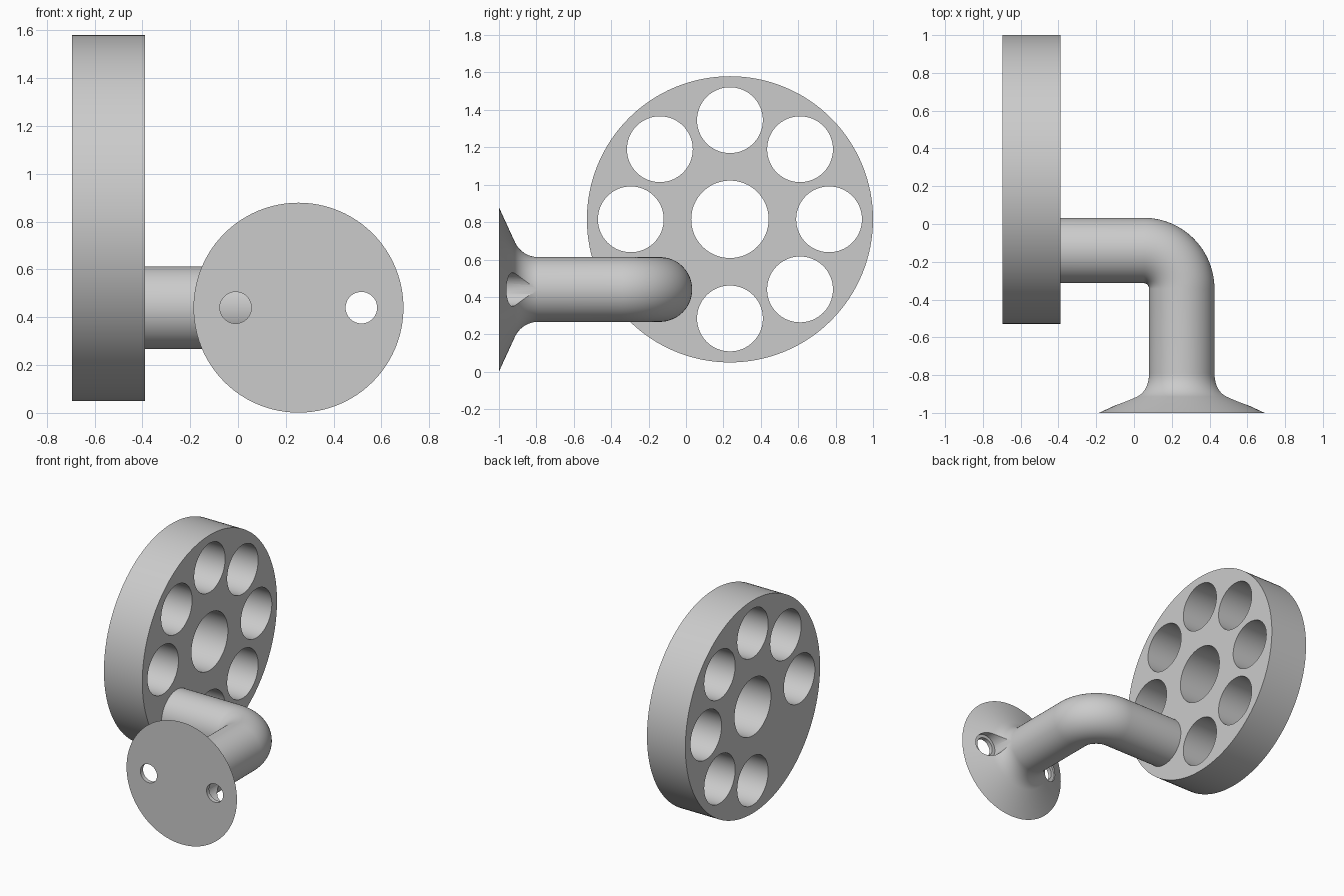
import bpy
import bmesh
from math import sin, cos, pi, radians
from mathutils import Vector, Matrix

if "Cube" in bpy.data.objects:
    bpy.data.objects.remove(bpy.data.objects["Cube"])

# Single plain grey material
GREY = (0.6, 0.6, 0.6, 1)
grey = bpy.data.materials.new("plain grey")
grey.use_nodes = True
grey.diffuse_color = GREY
grey.node_tree.nodes["Principled BSDF"].inputs["Base Color"].default_value = GREY


def new_object(name, bm):
    bmesh.ops.recalc_face_normals(bm, faces=bm.faces)
    mesh = bpy.data.meshes.new(name)
    bm.to_mesh(mesh)
    bm.free()
    mesh.materials.append(grey)
    obj = bpy.data.objects.new(name, mesh)
    bpy.context.collection.objects.link(obj)
    return obj


def add_cylinder(bm, start, end, radius, segments):
    axis = Vector(end) - Vector(start)
    turn = axis.to_track_quat("Z", "Y").to_matrix().to_4x4()
    place = Matrix.Translation((Vector(start) + Vector(end)) / 2) @ turn
    bmesh.ops.create_cone(bm, cap_ends=True, segments=segments, radius1=radius,
                          radius2=radius, depth=axis.length, matrix=place)


def cut(obj, bm):
    # Subtract the cutter, then discard it
    cutter = new_object("cutter", bm)
    cutter.hide_render = True
    mod = obj.modifiers.new("holes", "BOOLEAN")
    mod.operation = "DIFFERENCE"
    mod.solver = "EXACT"
    mod.object = cutter
    activate(obj)
    bpy.ops.object.modifier_apply(modifier=mod.name)
    bpy.data.objects.remove(cutter)


def activate(obj):
    bpy.ops.object.select_all(action="DESELECT")
    obj.select_set(True)
    bpy.context.view_layer.objects.active = obj


# Round plate with a centre hole and seven ring holes; the arm fills the eighth spot
X0, X1, CY, CZ = -0.695, -0.39, 0.235, 0.815
bm = bmesh.new()
add_cylinder(bm, (X0, CY, CZ), (X1, CY, CZ), 0.765, 128)
plate = new_object("holed_plate", bm)
bm = bmesh.new()
add_cylinder(bm, (X0 - 0.1, CY, CZ), (X1 + 0.1, CY, CZ), 0.207, 64)
for i in range(8):
    if i == 5:
        continue
    y, z = CY + 0.53 * cos(i * pi / 4), CZ + 0.53 * sin(i * pi / 4)
    add_cylinder(bm, (X0 - 0.1, y, z), (X1 + 0.1, y, z), 0.176, 64)
cut(plate, bm)

# Bent arm flaring into the wall flange, as rings (centre, direction, radius)
AX, AY, AZ, R, BEND = 0.253, -0.14, 0.44, 0.173, 0.203
rings = [(Vector((X1 - 0.06, AY, AZ)), Vector((1, 0, 0)), R)]
for i in range(25):
    a = i / 24 * pi / 2
    centre = Vector((AX - BEND + BEND * sin(a), AY - BEND + BEND * cos(a), AZ))
    rings.append((centre, Vector((cos(a), -sin(a), 0)), R))
FILLET, FLARE_Y = 0.137, -0.79
for i in range(13):
    a = radians(65) * i / 12
    centre = Vector((AX, FLARE_Y - FILLET * sin(a), AZ))
    rings.append((centre, Vector((0, -1, 0)), R + FILLET * (1 - cos(a))))
rings.append((Vector((AX, -1, AZ)), Vector((0, -1, 0)), 0.439))

bm = bmesh.new()
SIDES = 96
up = Vector((0, 0, 1))
previous = None
for centre, direction, radius in rings:
    side = up.cross(direction)
    loop = []
    for k in range(SIDES):
        t = 2 * pi * k / SIDES
        loop.append(bm.verts.new(centre + radius * (cos(t) * side + sin(t) * up)))
    if previous:
        for k in range(SIDES):
            n = (k + 1) % SIDES
            bm.faces.new((previous[k], previous[n], loop[n], loop[k]))
    else:
        bm.faces.new(loop)
    previous = loop
bm.faces.new(previous)
arm = new_object("arm_and_flange", bm)

# Screw holes with wider recesses for the screw heads
for radius, y0, y1 in ((0.0895, -0.97, -0.6), (0.066, -1.1, -0.8)):
    bm = bmesh.new()
    for s in (-1, 1):
        x = AX + s * 0.263
        add_cylinder(bm, (x, y0, AZ), (x, y1, AZ), radius, 48)
    cut(arm, bm)

for obj in (plate, arm):
    activate(obj)
    bpy.ops.object.shade_smooth_by_angle(angle=radians(30))
